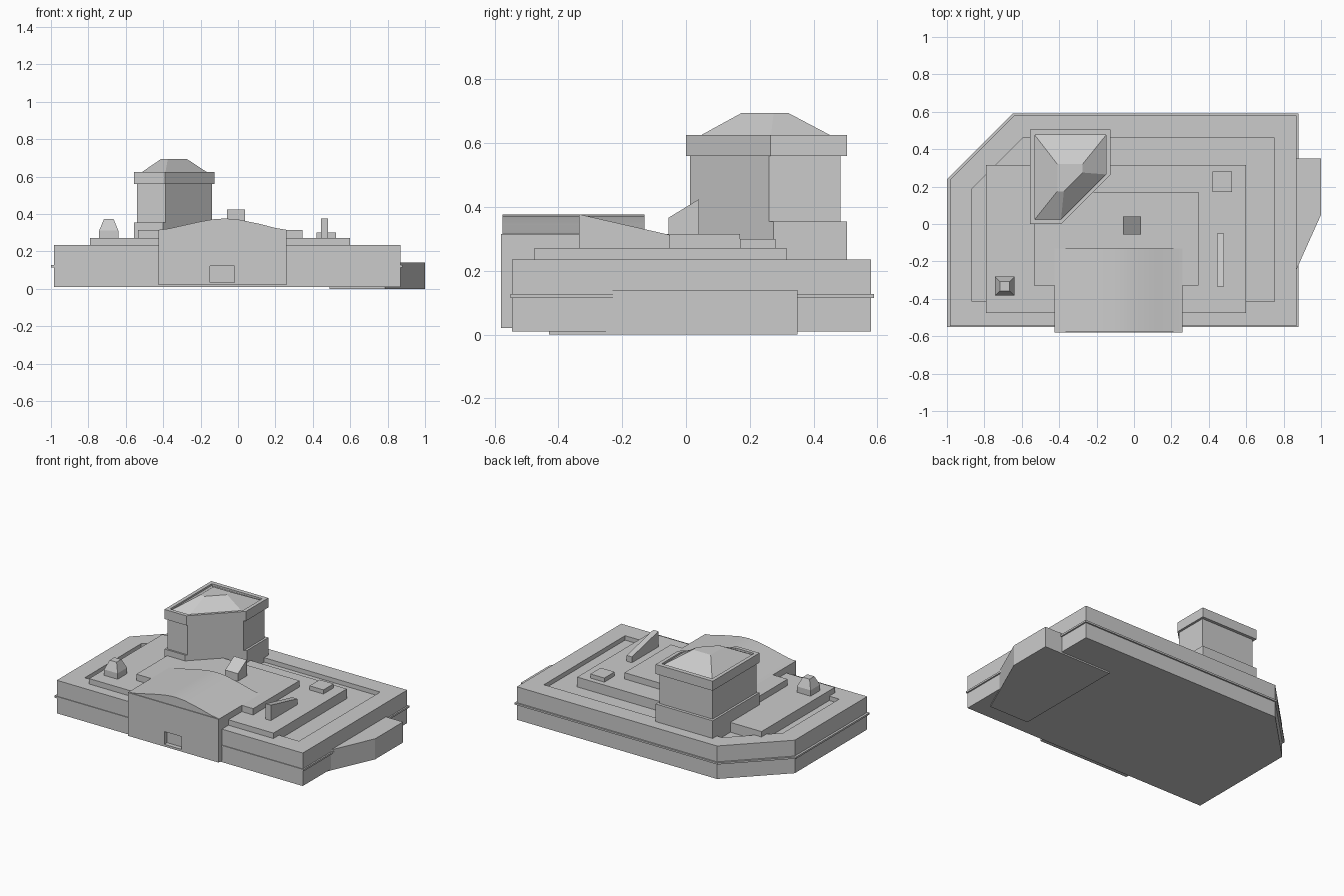
import bpy, bmesh

old = bpy.data.objects.get("Cube")
if old:
    bpy.data.objects.remove(old, do_unlink=True)

stone = bpy.data.materials.new("plain_grey")
stone.use_nodes = True
grey = (0.6, 0.6, 0.6, 1)
stone.diffuse_color = grey
stone.node_tree.nodes["Principled BSDF"].inputs["Base Color"].default_value = grey


def along_z(p, h):
    return (p[0], p[1], h)


def along_y(p, h):
    return (p[0], h, p[1])


def along_x(p, h):
    return (h, p[0], p[1])


def finish(name, bm):
    bmesh.ops.recalc_face_normals(bm, faces=bm.faces)
    mesh = bpy.data.meshes.new(name)
    bm.to_mesh(mesh)
    bm.free()
    mesh.materials.append(stone)
    obj = bpy.data.objects.new(name, mesh)
    bpy.context.collection.objects.link(obj)
    return obj


def bridge(bm, a, b):
    n = len(a)
    return [bm.faces.new((a[i], a[(i + 1) % n], b[(i + 1) % n], b[i])) for i in range(n)]


def loft(name, start, end, h0, h1, axis=along_z):
    """Solid between two outlines with the same number of points."""
    bm = bmesh.new()
    a = [bm.verts.new(axis(p, h0)) for p in start]
    b = [bm.verts.new(axis(p, h1)) for p in end]
    bridge(bm, a, b)
    bm.faces.new(a)
    bm.faces.new(b)
    return finish(name, bm)


def prism(name, outline, h0, h1, axis=along_z):
    return loft(name, outline, outline, h0, h1, axis)


def ring(name, outer, inner, h0, h1, axis=along_z):
    """Prism with a matching opening through it."""
    bm = bmesh.new()
    loops = [[bm.verts.new(axis(p, h)) for p in o]
             for o, h in ((outer, h0), (outer, h1), (inner, h1), (inner, h0))]
    for i in range(4):
        bridge(bm, loops[i], loops[(i + 1) % 4])
    return finish(name, bm)


def rect(x0, x1, y0, y1):
    return [(x0, y0), (x1, y0), (x1, y1), (x0, y1)]


def back_cut(x0, x1, y0, y1, cut):
    """Rectangle with its back -x corner cut off."""
    return [(x0, y0), (x1, y0), (x1, y1), (x0 + cut, y1), (x0, y1 - cut)]


def front_cut(x0, x1, y0, y1, d):
    """Rectangle with its front +x corner cut along x - y = d."""
    return [(x0, y0), (d + y0, y0), (x1, x1 - d), (x1, y1), (x0, y1)]


# Main block with sunken roof and a string course
walls = back_cut(-0.985, 0.87, -0.545, 0.58, 0.345)
prism("main_block", walls, 0.01, 0.205)
ring("parapet", walls, back_cut(-0.865, 0.75, -0.415, 0.46, 0.27), 0.205, 0.235)
prism("string_course", back_cut(-1.0, 0.88, -0.55, 0.59, 0.35), 0.115, 0.127)

# Stepped roof tiers
prism("lower_roof_tier", rect(-0.79, 0.60, -0.475, 0.315), 0.2, 0.272)
prism("upper_roof_tier", rect(-0.535, 0.345, -0.33, 0.17), 0.25, 0.315)

# Side annex, running in under the main block
prism("side_annex", [(0.49, -0.43), (0.785, -0.43), (1.0, 0.05),
                     (1.0, 0.35), (0.49, 0.35)], 0, 0.14)

# Entrance pavilion with a recessed doorway and swept roof
front = rect(-0.425, 0.26, 0.02, 0.315)
ring("entrance_front", front, rect(-0.15, -0.02, 0.035, 0.122), -0.58, -0.55, along_y)
prism("entrance_hall", front, -0.55, -0.13, along_y)
sweep = [(-0.425, 0.315), (-0.37, 0.322), (-0.2, 0.36), (-0.13, 0.372), (-0.07, 0.376),
         (0.0, 0.371), (0.12, 0.346), (0.2, 0.325), (0.26, 0.315)]
roof = prism("entrance_roof", sweep, -0.575, -0.13, along_y)
bpy.context.view_layer.objects.active = roof
roof.select_set(True)
bpy.ops.object.shade_smooth_by_angle()
roof.select_set(False)

# Corner tower
collar = front_cut(-0.555, -0.125, 0.0, 0.505, -0.40)
prism("tower_base", collar, 0.2, 0.355)
prism("tower_shaft", front_cut(-0.54, -0.14, 0.012, 0.485, -0.40), 0.355, 0.56)
cap = front_cut(-0.555, -0.125, 0.0, 0.505, -0.39)
eaves = front_cut(-0.53, -0.15, 0.025, 0.475, -0.415)
prism("tower_cornice", cap, 0.56, 0.613)
ring("tower_rim", cap, eaves, 0.613, 0.625)
loft("tower_roof", eaves, front_cut(-0.41, -0.275, 0.175, 0.32, -0.55), 0.613, 0.695)

# Rooftop details
prism("roof_hatch", rect(0.42, 0.525, 0.17, 0.28), 0.26, 0.3)
prism("roof_fin", [(-0.335, 0.26), (-0.05, 0.26), (-0.05, 0.312), (-0.335, 0.377)],
      0.443, 0.482, along_x)
prism("skylight", [(-0.055, 0.3), (0.04, 0.3), (0.04, 0.424), (-0.055, 0.366)],
      -0.058, 0.038, along_x)
vent = rect(-0.742, -0.64, -0.383, -0.282)
prism("vent_base", vent, 0.25, 0.312)
loft("vent_hood", vent, rect(-0.717, -0.665, -0.358, -0.307), 0.312, 0.372)
